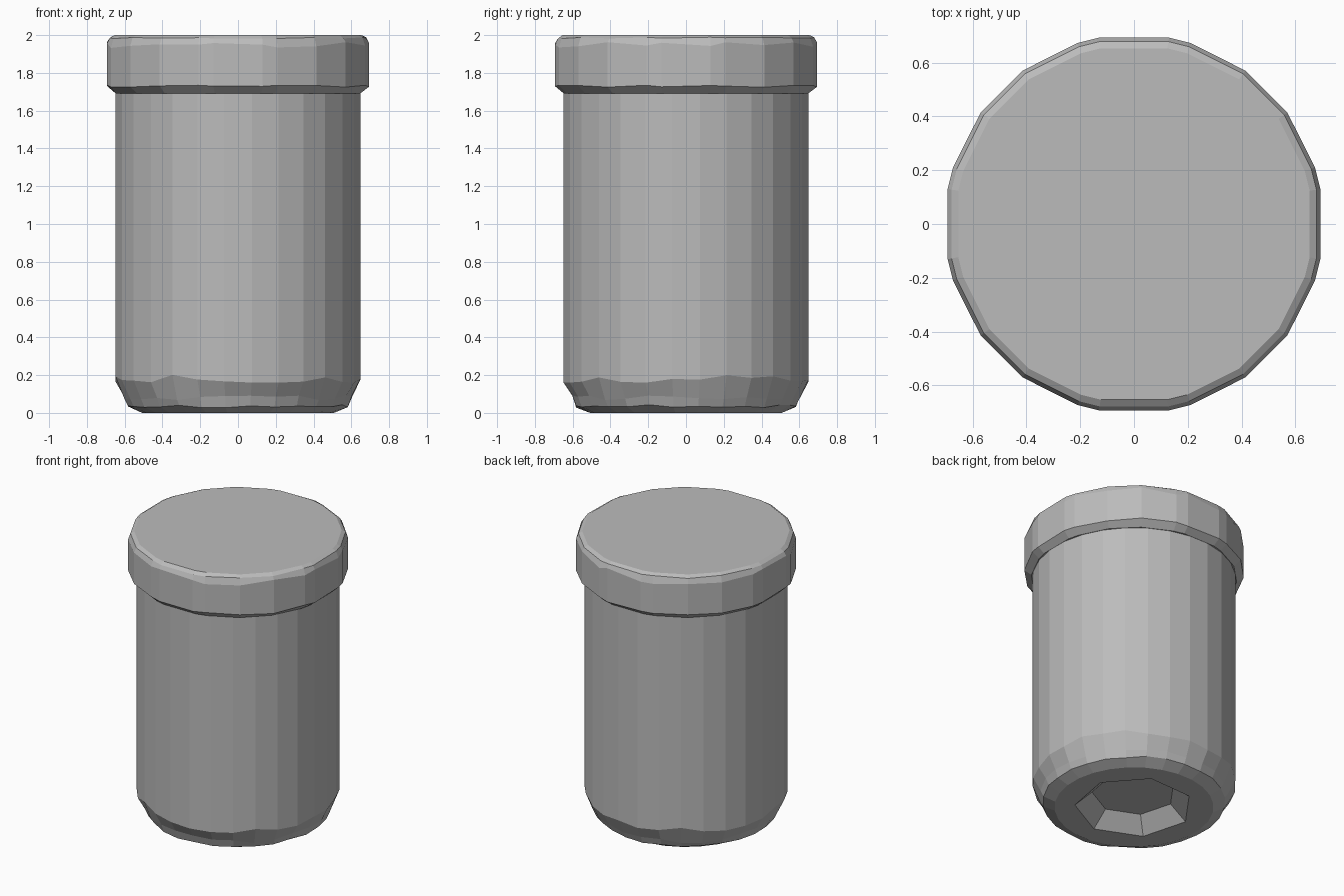
import bpy, bmesh, math, random

random.seed(4)
cube = bpy.data.objects.get("Cube")
if cube:
    bpy.data.objects.remove(cube, do_unlink=True)

# Single plain grey
grey = bpy.data.materials.new("plain grey")
grey.use_nodes = True
grey.diffuse_color = (0.5, 0.5, 0.5, 1)
grey.node_tree.nodes["Principled BSDF"].inputs["Base Color"].default_value = (0.5, 0.5, 0.5, 1)


def ring(bm, angles, radius, z, wobble=0.0):
    """Ring of vertices with an optional uneven height."""
    return [bm.verts.new((radius * math.cos(a), radius * math.sin(a),
                          z + random.uniform(-wobble, wobble))) for a in angles]


def skin(bm, lower, upper):
    """Band of quads between two rings."""
    n = len(lower)
    for i in range(n):
        j = (i + 1) % n
        bm.faces.new((lower[i], lower[j], upper[j], upper[i]))


def lathe(bm, angles, profile):
    rings = [ring(bm, angles, *row) for row in profile]
    for lower, upper in zip(rings, rings[1:]):
        skin(bm, lower, upper)
    return rings


def loop_edges(bm, verts):
    pairs = zip(verts, verts[1:] + verts[:1])
    return [bm.edges.get(p) or bm.edges.new(p) for p in pairs]


def finish(bm, name):
    bmesh.ops.recalc_face_normals(bm, faces=bm.faces)
    mesh = bpy.data.meshes.new(name)
    bm.to_mesh(mesh)
    bm.free()
    mesh.materials.append(grey)
    obj = bpy.data.objects.new(name, mesh)
    bpy.context.collection.objects.link(obj)


# Jar body: faceted wall with a roughly rounded foot (radius, height, wobble)
bm = bmesh.new()
sides = 28
angles = [math.tau * (i + 0.5) / sides for i in range(sides)]
body = lathe(bm, angles, [(0.51, 0), (0.585, 0.035, 0.008), (0.605, 0.08, 0.012),
                          (0.652, 0.18, 0.022), (0.652, 1.72)])
bm.faces.new(body[-1])

# Seven-sided hollow under the foot
seven = [math.tau * (i + 0.3) / 7 for i in range(7)]
rim = ring(bm, seven, 0.38, 0)
floor = ring(bm, seven, 0.27, 0.1)
skin(bm, rim, floor)
bm.faces.new(floor)
bmesh.ops.triangle_fill(bm, use_beauty=True,
                        edges=loop_edges(bm, body[0]) + loop_edges(bm, rim))
finish(bm, "jar_body")

# Lid: uneven facets repeated in each quarter, bevelled top and lower lip
bm = bmesh.new()
quarter = (10.7, 17.3, 36, 54, 72.7, 79.3)
angles = [math.radians(90 * q + a) for q in range(4) for a in quarter]
lid = lathe(bm, angles, [(0.64, 1.692), (0.66, 1.692), (0.705, 1.73, 0.006),
                         (0.705, 1.95, 0.018), (0.69, 1.985, 0.004), (0.665, 2.0)])
bm.faces.new(lid[0])
bm.faces.new(lid[-1])
finish(bm, "lid")
